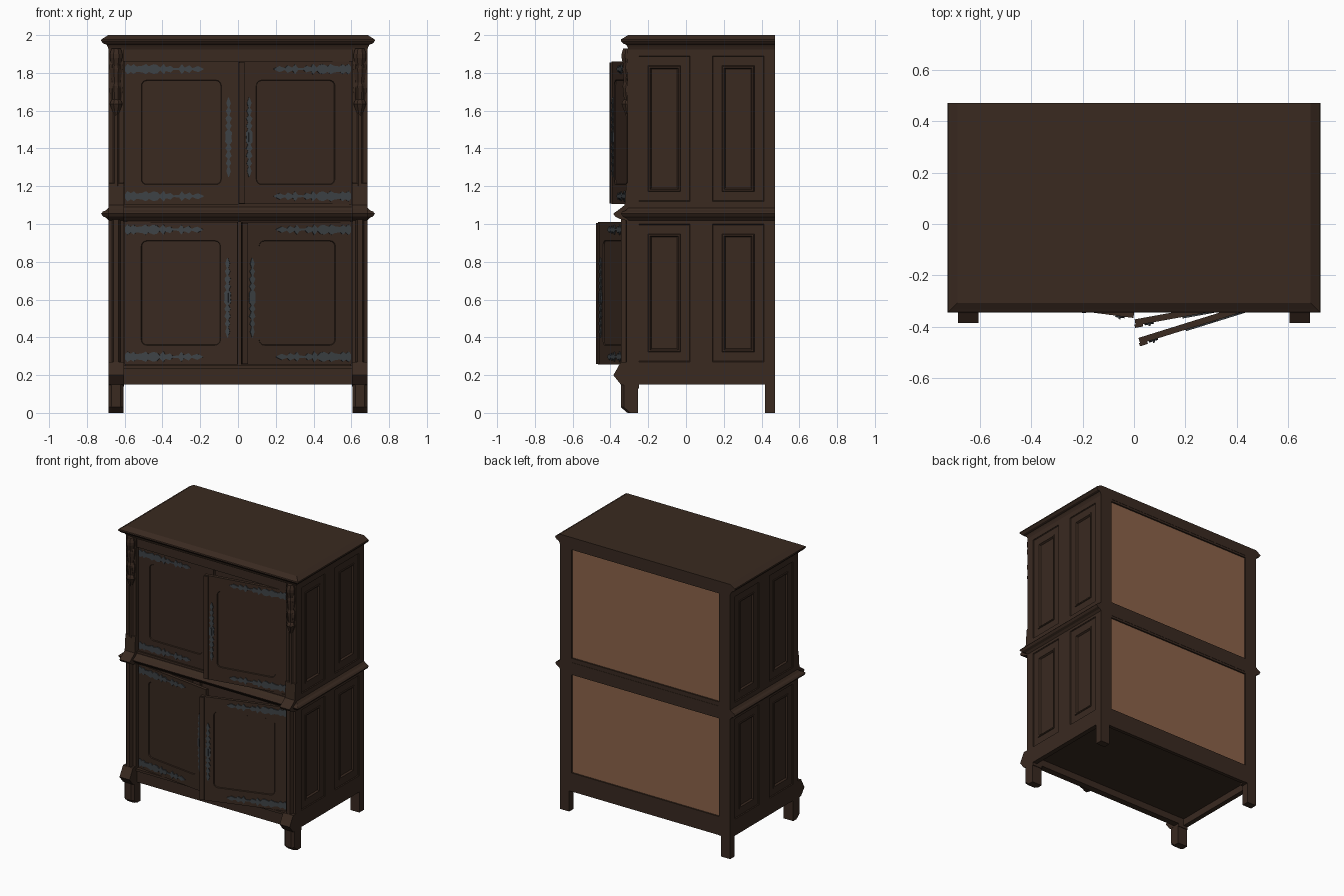
import bpy, bmesh, math
from mathutils import Matrix, Vector

if "Cube" in bpy.data.objects:
    bpy.data.objects.remove(bpy.data.objects["Cube"])


def material(name, rgb):
    m = bpy.data.materials.new(name)
    m.diffuse_color = (*rgb, 1)
    m.use_nodes = True
    m.node_tree.nodes["Principled BSDF"].inputs["Base Color"].default_value = m.diffuse_color
    return m


WOOD = material("dark_wood", (0.041, 0.0225, 0.0145))
BOARD = material("light_board", (0.262, 0.124, 0.068))
IRON = material("dark_iron", (0.048, 0.055, 0.061))


def finish(name, bm, mat, xf=None):
    """Turn a bmesh into an object, optionally transformed."""
    if xf:
        bm.transform(xf)
    bmesh.ops.remove_doubles(bm, verts=bm.verts, dist=1e-5)
    bmesh.ops.recalc_face_normals(bm, faces=bm.faces)
    me = bpy.data.meshes.new(name)
    bm.to_mesh(me)
    bm.free()
    me.materials.append(mat)
    ob = bpy.data.objects.new(name, me)
    bpy.context.collection.objects.link(ob)
    return ob


def rings(name, loops, mat, xf=None):
    """Closed solid skinned through equal-length point loops."""
    bm = bmesh.new()
    vs = [[bm.verts.new(p) for p in lp] for lp in loops]
    n = len(vs[0])
    for a, b in zip(vs, vs[1:]):
        for i in range(n):
            j = (i + 1) % n
            bm.faces.new((a[i], a[j], b[j], b[i]))
    bm.faces.new(vs[0])
    bm.faces.new(vs[-1])
    return finish(name, bm, mat, xf)


def box(name, x0, x1, y0, y1, z0, z1, mat=WOOD, xf=None):
    lp = lambda z: [(x0, y0, z), (x1, y0, z), (x1, y1, z), (x0, y1, z)]
    return rings(name, [lp(z0), lp(z1)], mat, xf)


def prism_x(name, pts, x0, x1, mat=WOOD, xf=None):
    """Extrude a (y, z) profile along x."""
    return rings(name, [[(x, y, z) for y, z in pts] for x in (x0, x1)], mat, xf)


def moulding(name, steps):
    """Slab whose front and sides follow (overhang, z) steps; flat back."""
    rings(name, [[(-.685 - o, -.305 - o, z), (.685 + o, -.305 - o, z),
                  (.685 + o, .47, z), (-.685 - o, .47, z)] for o, z in steps], WOOD)


def lathe(name, x, y, steps, n=8, xf=None):
    rings(name, [[(x + r * math.cos((i + .5) * math.tau / n),
                   y + r * math.sin((i + .5) * math.tau / n), z) for i in range(n)]
                 for r, z in steps], WOOD, xf)


def rounded(hw, hh, r, d, cx, cz):
    """Rounded rectangle loop in the xz plane at depth y = d."""
    pts = []
    for k, (sx, sz) in enumerate(((1, 1), (-1, 1), (-1, -1), (1, -1))):
        for i in range(5):
            a = (k + i / 4) * math.pi / 2
            # zero-radius corners keep a tiny radius so loops match one to one
            q = max(r, .0003)
            pts.append((cx + sx * (hw - q) + q * math.cos(a), d,
                        cz + sz * (hh - q) + q * math.sin(a)))
    return pts


def ornament(name, x, z, outline, vertical, xf):
    """Thin wrought plate with a symmetric outline of (length, half width)."""
    bm = bmesh.new()
    cols = []
    for t, w in outline:
        col = []
        for y in (-.006, .002):
            for s in (-1, 1):
                p = (x + s * w, y, z + t) if vertical else (x + t, y, z + s * w)
                col.append(bm.verts.new(p))
        cols.append(col)
    order = (0, 1, 3, 2)
    for a, b in zip(cols, cols[1:]):
        for i in range(4):
            p, q = order[i], order[(i + 1) % 4]
            bm.faces.new((a[p], a[q], b[q], b[p]))
    for c in (cols[0], cols[-1]):
        bm.faces.new([c[i] for i in order])
    finish(name, bm, IRON, xf)


MIRROR = {1: Matrix.Identity(4), -1: Matrix.Diagonal((-1, 1, 1, 1))}

# Horizontal mouldings
moulding("cornice", [(0, 1.925), (.006, 1.94), (.012, 1.95), (.028, 1.955), (.04, 1.97),
                     (.038, 1.978), (.026, 1.985), (.002, 2.0)])
moulding("waist_moulding", [(-.004, 1.015), (.012, 1.032), (.03, 1.04), (.04, 1.055),
                            (.03, 1.066), (.014, 1.072), (-.004, 1.09)])

# Front rails, floor
for nm, z0, z1 in (("top_rail", 1.86, 1.93), ("middle_rail", 1.01, 1.105), ("bottom_rail", .15, .235)):
    box("front_" + nm, -.61, .61, -.297, -.25, z0, z1)
box("front_sill", -.61, .61, -.31, -.25, .235, .252)
box("floor", -.66, .66, -.25, .44, .2, .25)

# Back frame, light outer boards and dark inner lining
for nm, z0, z1 in (("top_rail", 1.91, 1.93), ("middle_rail", 1.0, 1.12), ("bottom_rail", .15, .285)):
    box("back_" + nm, -.62, .62, .442, .468, z0, z1)
for nm, z0, z1 in (("lower", .25, 1.02), ("upper", 1.1, 1.92)):
    box(nm + "_back_board", -.625, .625, .445, .457, z0, z1, BOARD)
    box(nm + "_inner_back", -.625, .625, .435, .444, z0 + .028, z1)

# Sides, posts and feet, mirrored
for s, side in ((1, "right"), (-1, "left")):
    m = MIRROR[s]
    box(side + "_rear_foot", .612, .685, .418, .47, 0, .16, WOOD, m)
    box(side + "_rear_post", .594, .685, .412, .47, .15, 1.93, WOOD, m)
    box(side + "_front_post", .605, .685, -.31, -.25, .13, 1.93, WOOD, m)
    box(side + "_side_stile", .65, .685, .02, .14, .15, 1.93, WOOD, m)
    for i, (z0, z1) in enumerate(((.15, .27), (1.0, 1.12), (1.89, 1.93))):
        for j, (y0, y1) in enumerate(((-.25, .02), (.14, .412))):
            box(f"{side}_side_rail_{i}{j}", .65, .685, y0, y1, z0, z1, WOOD, m)

    # Sunk panels with a raised moulded field; local -y becomes outward x
    turn = m @ Matrix(((0, -1, 0, .685), (1, 0, 0, 0), (0, 0, 1, 0), (0, 0, 0, 1)))
    for zc, hh in ((.635, .365), (1.505, .385)):
        for yc in (-.115, .276):
            prof = [(0, .035), (0, .001), (.004, .006), (.052, .006), (.055, .001),
                    (.063, .001), (.07, .013), (.08, .013)]
            rings(f"{side}_side_panel", [rounded(.1375 - o, hh - o, 0, d, yc, zc)
                                         for o, d in prof], WOOD, turn)

    # Feet with chamfered front edges, base bump, waist bump
    foot = lambda y, z, k: [(.605, -.255, z), (.605, y + k, z), (.605 + k, y, z),
                            (.685 - k, y, z), (.685, y + k, z), (.685, -.255, z)]
    rings(side + "_front_foot", [foot(-.31, 0, .016), foot(-.345, .03, .016),
                                 foot(-.345, .16, .016)], WOOD, m)
    prism_x(side + "_base_bracket", [(-.3, .14), (-.345, .15), (-.385, .2), (-.378, .21),
                                     (-.345, .27), (-.3, .27)], .6045, .6855, WOOD, m)
    prism_x(side + "_waist_bracket", [(-.3, 1.015), (-.345, 1.025), (-.376, 1.04), (-.385, 1.055),
                                      (-.35, 1.08), (-.325, 1.1), (-.316, 1.215), (-.3, 1.222)],
            .6045, .6855, WOOD, m)

    # Lower chamfered pilaster
    prof = [(.607, -.305), (.607, -.314), (.622, -.318), (.632, -.343), (.658, -.343),
            (.668, -.318), (.683, -.314), (.683, -.305)]
    rings(side + "_lower_pilaster", [[(x, y, z) for x, y in prof] for z in (.25, 1.03)], WOOD, m)

    # Upper column with carved hanging drops
    lathe(side + "_upper_column", .645, -.3, [(.02, 1.2), (.02, 1.62)], 8, m)
    lathe(side + "_carved_drop", .645, -.308,
          [(.002, 1.55), (.036, 1.635), (.03, 1.65), (.022, 1.66), (.03, 1.73), (.024, 1.75),
           (.03, 1.82), (.026, 1.84), (.036, 1.88), (.036, 1.9), (.026, 1.93)], 8, m)
    for k, x in enumerate((.622, .668)):
        for t, z in enumerate((1.64, 1.76)):
            lathe(f"{side}_carved_leaf_{k}{t}", x, -.312,
                  [(.001, z), (.014, z + .06), (.014, z + .08), (.005, z + .11)], 6, m)

# Doors with iron straps and lock plates, each swung on its hinge
STRAP = [(0, .012), (.012, .028), (.03, .016), (.045, .026), (.06, .014), (.09, .018), (.11, .027),
         (.125, .015), (.15, .026), (.17, .022), (.185, .008), (.205, .028), (.215, .01),
         (.24, .018), (.255, .005), (.285, .006), (.3, .026), (.315, .008), (.34, .02),
         (.355, .005), (.385, .016), (.415, .002)]
half = [(0, .016), (.025, .018), (.04, .006), (.06, .017), (.075, .006), (.1, .017), (.115, .004),
        (.14, .014), (.155, .004), (.18, .012), (.21, .002)]
LOCK = [(-t, w) for t, w in half[:0:-1]] + half
LEN = .603
for name, s, z0, angle in (("upper_left", -1, 1.105, 0), ("upper_right", 1, 1.105, 10.3),
                           ("lower_left", -1, .255, 7.5), ("lower_right", 1, .255, 17.3)):
    # local x runs from hinge to latch; flipped for the right-hand doors
    xf = (Matrix.Translation(Vector((.6 * s, -.287, z0))) @ MIRROR[-s]
          @ Matrix.Rotation(-math.radians(angle), 4, 'Z'))
    h = .755
    inner = lambda o, r, d: rounded(.212 - o, .277 - o, r, d, .3, .38)
    outer = lambda d: rounded(LEN / 2, h / 2, 0, d, LEN / 2, h / 2)
    rings(name + "_door", [outer(.024), outer(0), inner(0, .03, 0), inner(.003, .027, .006),
                           inner(.006, .024, .006)], WOOD, xf)
    if s == 1:
        box(name + "_door_closing_strip", LEN - .028, LEN + .004, -.009, .004, .004, h - .004, WOOD, xf)
    for nm, z in (("top", .715), ("bottom", .042)):
        ornament(f"{name}_{nm}_strap_hinge", .003, z, STRAP, False, xf)
    ornament(name + "_lock_plate", .55, .355, LOCK, True, xf)
    # pull handle
    box(name + "_pull", .546, .554, -.012, .002, .33, .38, IRON, xf)
